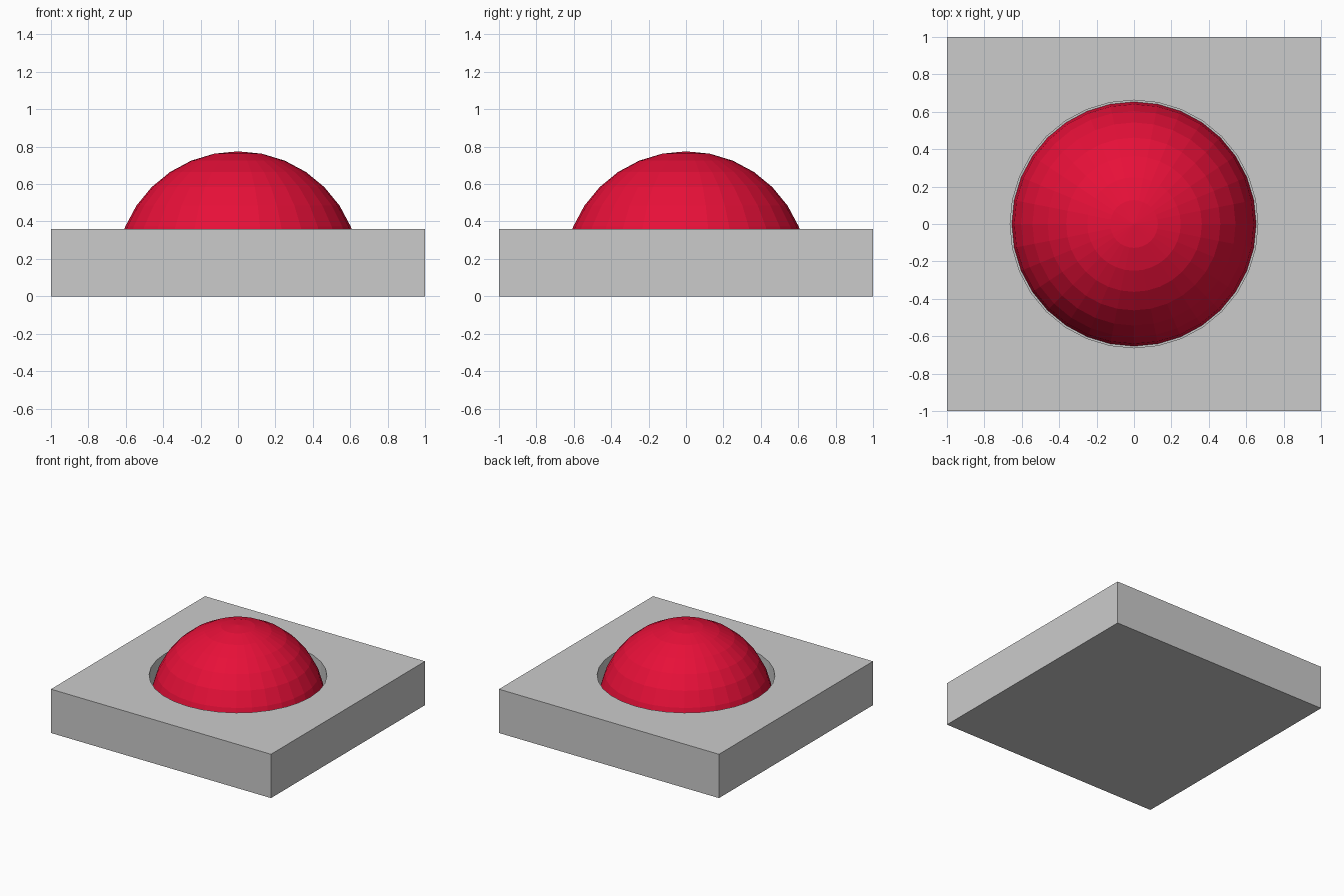
import bpy, bmesh

if "Cube" in bpy.data.objects:
    bpy.data.objects.remove(bpy.data.objects["Cube"])

BALL_R, HOLE_R, MID_Z, TOP_Z = 0.653, 0.662, 0.122, 0.36

# Square base block
bpy.ops.mesh.primitive_cube_add(size=2, location=(0, 0, TOP_Z / 2))
base = bpy.context.object
base.name = "base_block"
base.scale.z = TOP_Z / 2
bpy.ops.object.transform_apply(location=True, scale=True)

# Round socket cut into the top of the block
bpy.ops.mesh.primitive_cylinder_add(vertices=32, radius=HOLE_R, depth=1,
                                    location=(0, 0, MID_Z + 0.5))
cutter = bpy.context.object
cutter.name = "socket_cutter"
cut = base.modifiers.new("socket", 'BOOLEAN')
cut.operation = 'DIFFERENCE'
cut.solver = 'EXACT'
cut.object = cutter
bpy.context.view_layer.objects.active = base
bpy.ops.object.modifier_apply(modifier=cut.name)
bpy.data.objects.remove(cutter, do_unlink=True)

# Red dome: the upper half of a faceted sphere, sitting on the socket floor
bm = bmesh.new()
bmesh.ops.create_uvsphere(bm, u_segments=32, v_segments=16, radius=BALL_R)
low = [v for v in bm.verts if v.co.z < -0.001]
bmesh.ops.delete(bm, geom=low, context='VERTS')
mesh = bpy.data.meshes.new("dome_button")
bm.to_mesh(mesh)
bm.free()
dome = bpy.data.objects.new("dome_button", mesh)
dome.location.z = MID_Z
bpy.context.collection.objects.link(dome)

red = bpy.data.materials.new("red")
red.diffuse_color = (0.8, 0.005, 0.04, 1)
red.use_nodes = True
red.node_tree.nodes["Principled BSDF"].inputs["Base Color"].default_value = red.diffuse_color
mesh.materials.append(red)
